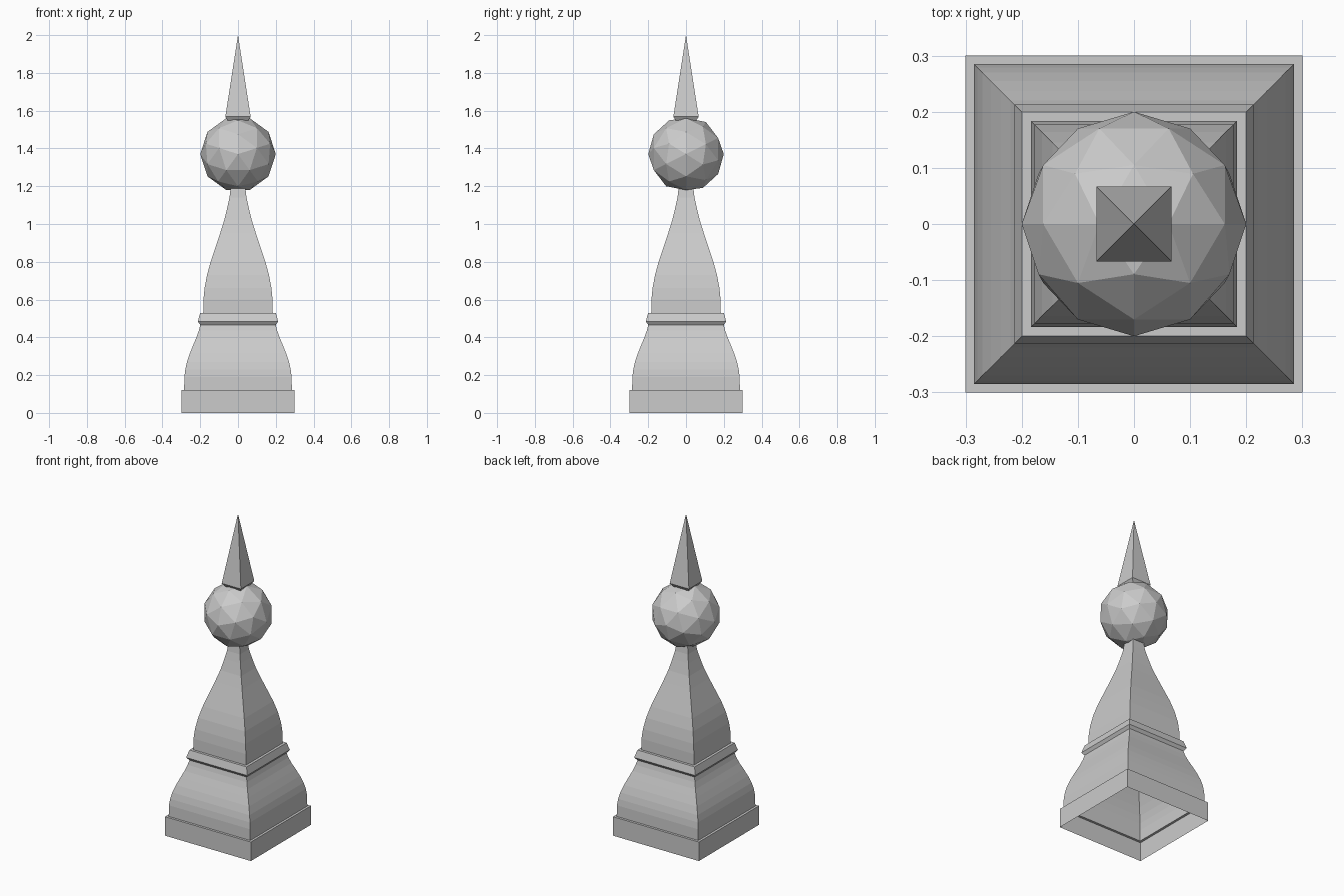
import bpy, bmesh
from mathutils import Matrix

if "Cube" in bpy.data.objects:
    bpy.data.objects.remove(bpy.data.objects["Cube"])


def square_loft(name, profile):
    """Open skin with a square plan; profile is a list of (half width, z)."""
    bm = bmesh.new()
    prev = None
    for h, z in profile:
        if h == 0:
            ring = [bm.verts.new((0, 0, z))] * 4
        else:
            ring = [bm.verts.new((sx * h, sy * h, z))
                    for sx, sy in ((-1, -1), (1, -1), (1, 1), (-1, 1))]
        if prev:
            for i in range(4):
                j = (i + 1) % 4
                corners = [prev[i], prev[j], ring[j]]
                if h > 0:
                    corners.append(ring[i])
                bm.faces.new(corners)
        prev = ring
    return finish(name, bm)


def finish(name, bm):
    mesh = bpy.data.meshes.new(name)
    bm.to_mesh(mesh)
    bm.free()
    obj = bpy.data.objects.new(name, mesh)
    bpy.context.collection.objects.link(obj)
    return obj


# Square plinth with a curved pedestal, hollow underneath
square_loft("pedestal", [
    (0.30, 0), (0.30, 0.12), (0.285, 0.12), (0.284, 0.19), (0.279, 0.23),
    (0.270, 0.27), (0.255, 0.315), (0.237, 0.36), (0.220, 0.40),
    (0.207, 0.437), (0.20, 0.466)])

# Bevelled collar
square_loft("collar", [
    (0.20, 0.466), (0.213, 0.484), (0.20, 0.53), (0.184, 0.53)])

# Tapering ogee shaft running up into the ball
square_loft("shaft", [
    (0.184, 0.53), (0.183, 0.60), (0.177, 0.66), (0.164, 0.73),
    (0.145, 0.80), (0.120, 0.875), (0.095, 0.95), (0.073, 1.02),
    (0.056, 1.09), (0.045, 1.14), (0.038, 1.20)])

# Faceted ball with its poles facing front and back
bm = bmesh.new()
bmesh.ops.create_icosphere(bm, subdivisions=2, radius=0.2)
turn = Matrix(((0, -1, 0), (0, 0, -1), (1, 0, 0))).to_4x4()
bm.transform(Matrix.Translation((0, 0, 1.37)) @ turn)
finish("ball", bm)

# Pointed spike with a chamfered foot
square_loft("spike", [(0.053, 1.547), (0.067, 1.568), (0, 2.0)])
